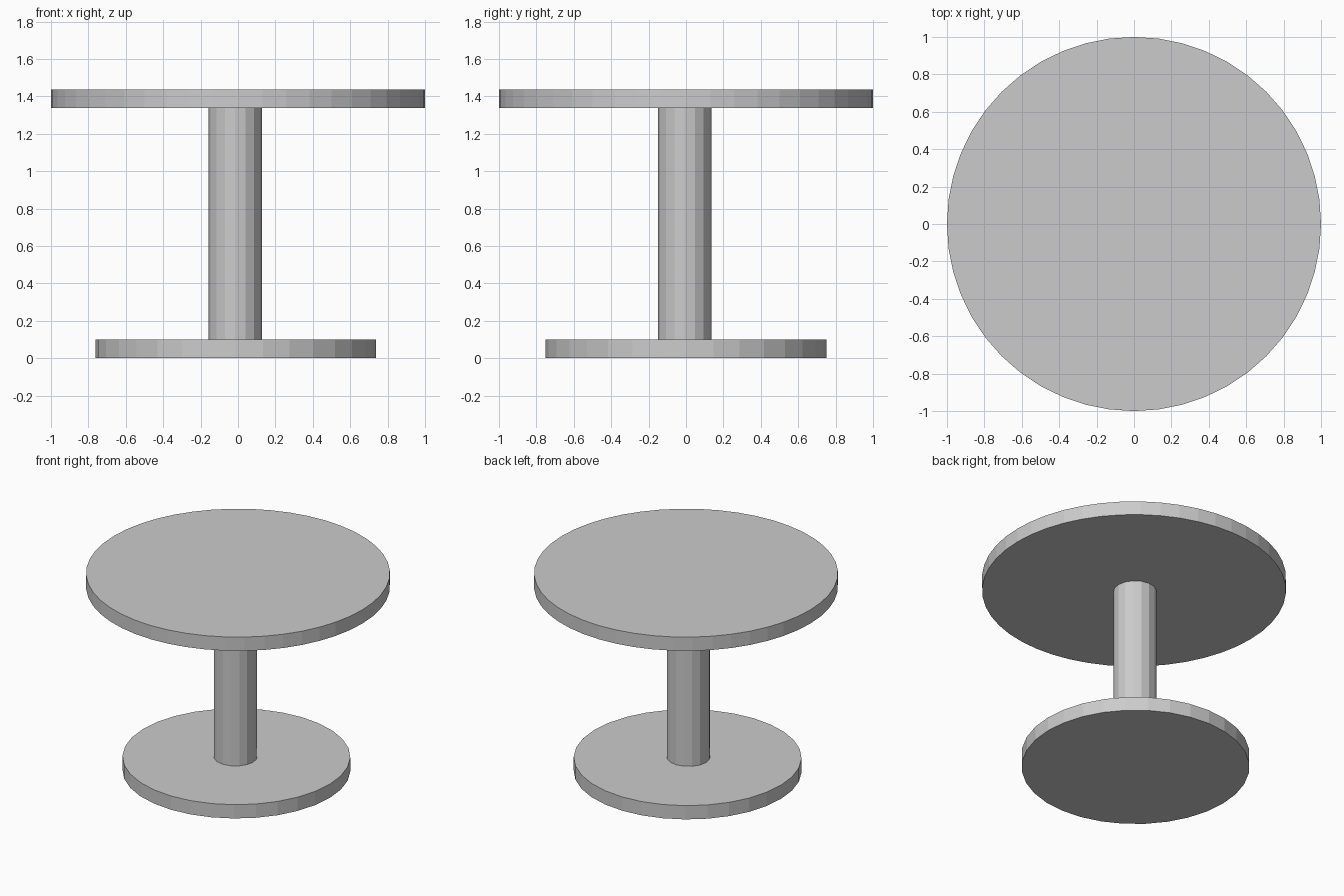
import bpy

if "Cube" in bpy.data.objects:
    bpy.data.objects.remove(bpy.data.objects["Cube"])

grey = bpy.data.materials.new("light_grey")
grey.diffuse_color = (0.6, 0.6, 0.6, 1)
grey.use_nodes = True
grey.node_tree.nodes["Principled BSDF"].inputs["Base Color"].default_value = grey.diffuse_color


def disc(name, radius, z0, z1, sides, x=0.0, y=0.0):
    bpy.ops.mesh.primitive_cylinder_add(
        vertices=sides, radius=radius, depth=z1 - z0,
        location=(x, y, (z0 + z1) / 2))
    ob = bpy.context.object
    ob.name = name
    ob.data.materials.append(grey)
    return ob


# round foot plate, slightly off centre
disc("base", 0.75, 0.0, 0.10, 32, x=-0.013)
# faceted central column
disc("column", 0.143, 0.10, 1.34, 16, x=-0.015, y=-0.007)
# round table top
disc("table_top", 1.0, 1.337, 1.437, 48)
